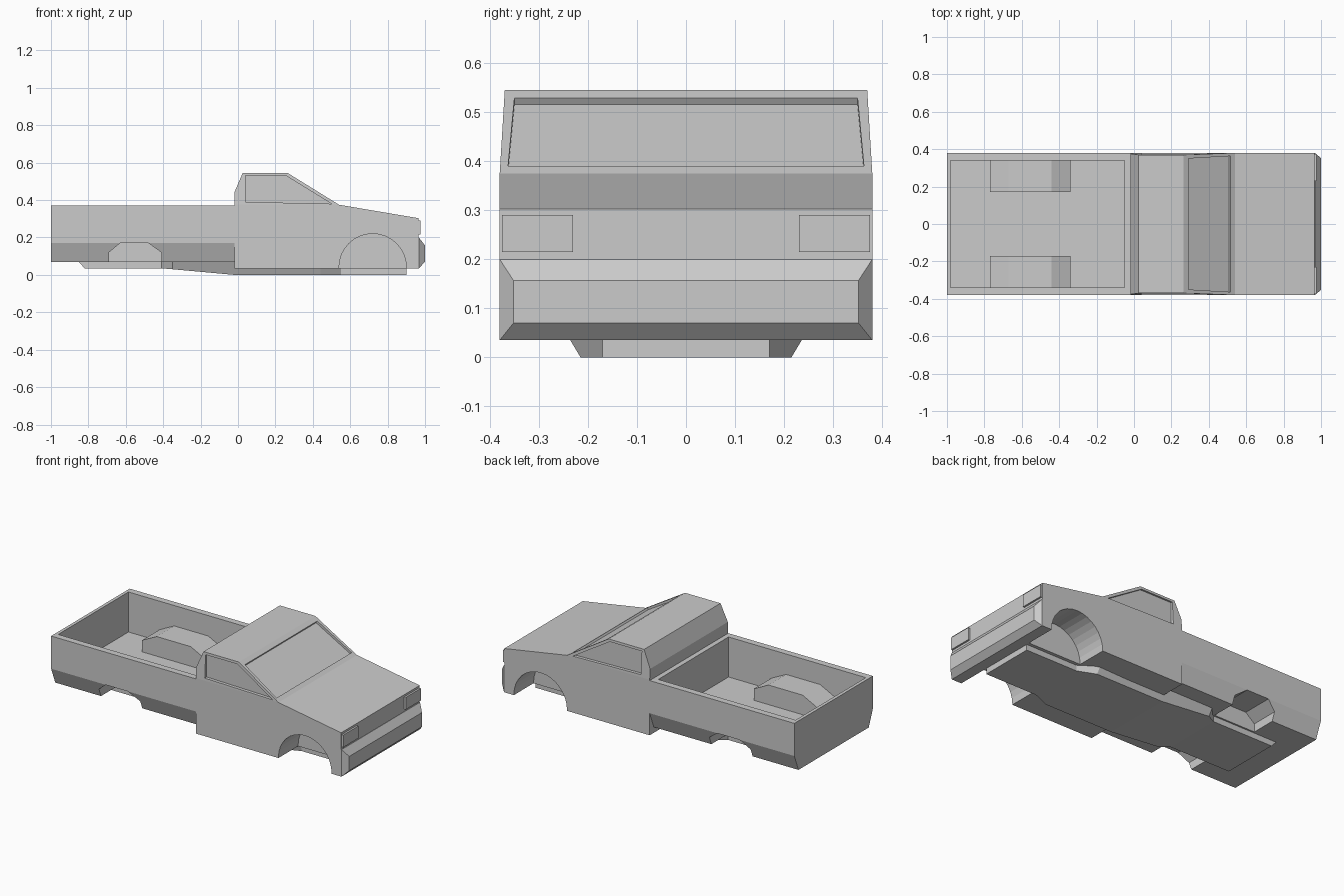
import bpy, bmesh
from math import sin, cos, pi

if "Cube" in bpy.data.objects:
    bpy.data.objects.remove(bpy.data.objects["Cube"])


def loft(name, rings):
    """Skin equal-sized point rings and cap both ends."""
    bm = bmesh.new()
    rows = [[bm.verts.new(p) for p in ring] for ring in rings]
    n = len(rows[0])
    for a, b in zip(rows, rows[1:]):
        for i in range(n):
            bm.faces.new((a[i], a[(i + 1) % n], b[(i + 1) % n], b[i]))
    bm.faces.new(rows[0])
    bm.faces.new(rows[-1])
    bmesh.ops.recalc_face_normals(bm, faces=bm.faces)
    me = bpy.data.meshes.new(name)
    bm.to_mesh(me)
    bm.free()
    ob = bpy.data.objects.new(name, me)
    bpy.context.collection.objects.link(ob)
    return ob


def prism(name, pts, y0, y1):
    """Extrude an xz side profile along y."""
    return loft(name, [[(x, y, z) for x, z in pts] for y in (y0, y1)])


def box(name, x0, x1, y0, y1, z0, z1):
    return prism(name, [(x0, z0), (x1, z0), (x1, z1), (x0, z1)], y0, y1)


def combine(target, tool, operation='DIFFERENCE'):
    mod = target.modifiers.new("bool", 'BOOLEAN')
    mod.operation = operation
    mod.solver = 'EXACT'
    mod.object = tool
    bpy.context.view_layer.objects.active = target
    bpy.ops.object.modifier_apply(modifier=mod.name)
    bpy.data.objects.remove(tool)


# Cab and bonnet, sides leaning in above the belt line
cab = prism("cab", [(-.02, .035), (.965, .035), (.965, .303), (.54, .375),
                    (.265, .545), (.025, .545), (-.02, .44)], -.38, .38)
bm = bmesh.new()
bm.from_mesh(cab.data)
for z in (.375, .44):
    bmesh.ops.bisect_plane(bm, geom=bm.verts[:] + bm.edges[:] + bm.faces[:],
                           plane_co=(0, 0, z), plane_no=(0, 0, 1))
for v in bm.verts:
    v.co.y *= 1 - max(0, v.co.z - .375) * .16
bm.to_mesh(cab.data)
bm.free()

# Windscreen recess
screen = [(.284, .516, .35), (.509, .379, .363), (.541, .432, .363), (.316, .569, .35)]
combine(cab, loft("screen_cutter", [[(x, s * w, z) for x, z, w in screen] for s in (-1, 1)]))

# Side windows and round front wheel arches
arch = [(.72 + .18 * cos(i * pi / 16), .04 + .18 * sin(i * pi / 16)) for i in range(17)]
arch = [(.9, -.05)] + arch + [(.54, -.05)]
window = [(.04, .39), (.5, .38), (.257, .53), (.04, .53)]
for s in (-1, 1):
    combine(cab, prism("window_cutter", window, s * .36, s * .5))
    combine(cab, prism("arch_cutter", arch, s * .19, s * .5))

# Cargo bed with tapered skirt
section = [(.38, .37), (.38, .17), (.34, .07), (-.34, .07), (-.38, .17), (-.38, .37)]
bed = loft("cargo_bed", [[(x, y, z) for y, z in section] for x in (-1, -.02)])
combine(bed, box("bed_cutter", -.98, -.05, -.34, .34, .125, .5))

# Rear wheel housings and their angular arches
housing = [(-.77, .1), (-.34, .1), (-.34, .195), (-.44, .245), (-.67, .245), (-.77, .195)]
rear_arch = [(-.69, 0), (-.41, 0), (-.41, .12), (-.48, .17), (-.63, .17), (-.69, .12)]
for s in (-1, 1):
    combine(bed, prism("housing", housing, s * .17, s * .345), 'UNION')
    combine(bed, prism("rear_arch_cutter", rear_arch, s * .19, s * .5))

# Front bumper with chamfered face
loft("front_bumper", [[(x, -w, a), (x, w, a), (x, w, b), (x, -w, b)]
                      for x, w, a, b in ((.955, .38, .035, .2), (.967, .38, .035, .2),
                                         (1, .352, .07, .157))])

# Headlights
for side, s in (("left", 1), ("right", -1)):
    box("headlight_" + side, .95, .976, s * .23, s * .375, .215, .29)

# Underbody: x, bottom z, top z, bottom half width, top half width
stations = [(.9, 0, .05, .17, .17), (.55, 0, .05, .17, .17), (.44, 0, .05, .215, .245),
            (-.02, 0, .08, .215, .245), (-.35, .03, .08, .215, .245),
            (-.41, .035, .08, .18, .18), (-.82, .035, .08, .18, .18),
            (-.85, .068, .08, .18, .18)]
loft("underbody", [[(x, -wb, a), (x, wb, a), (x, wt, b), (x, -wt, b)]
                   for x, a, b, wb, wt in stations])
